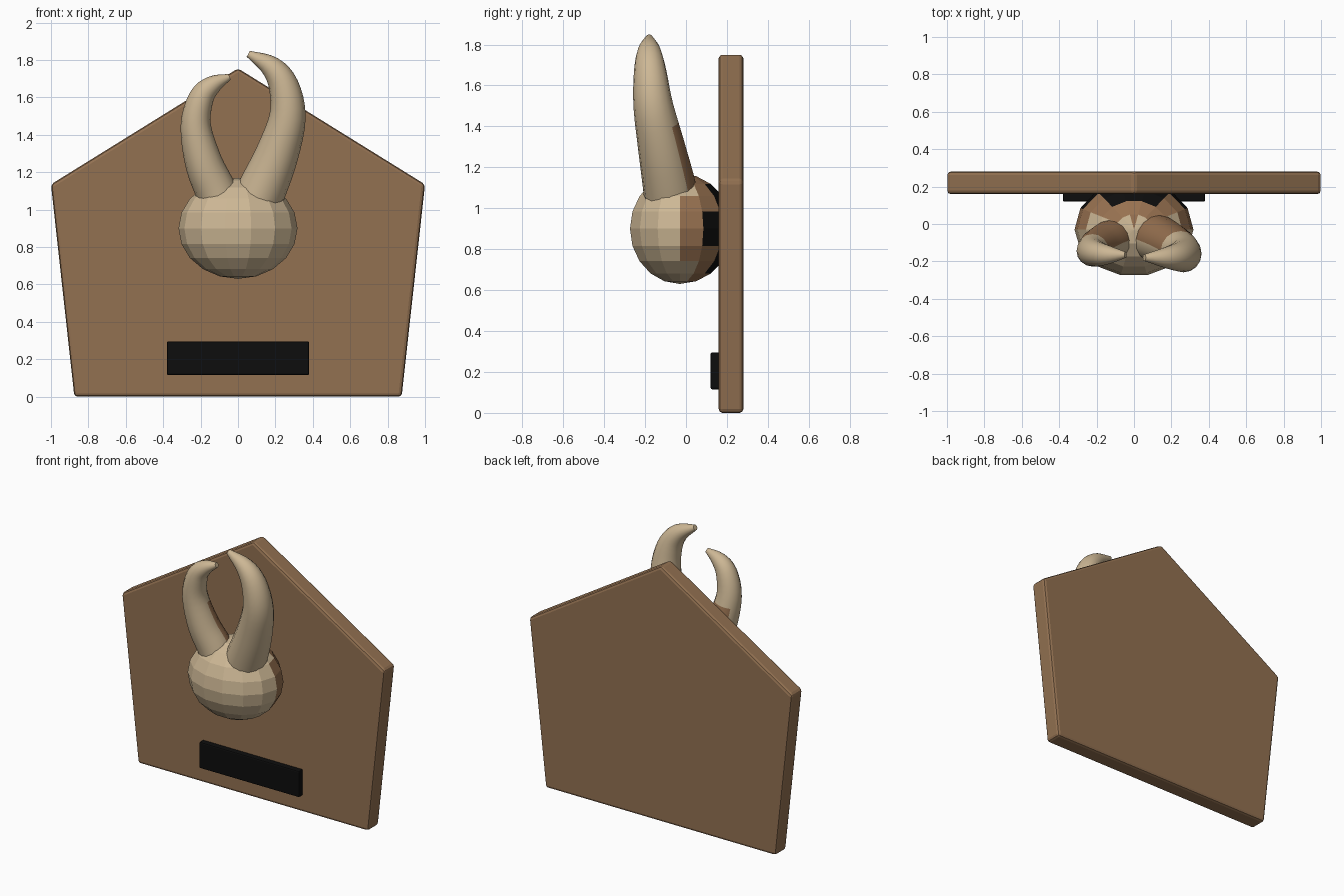
import bpy, bmesh, math
from mathutils import Vector

if "Cube" in bpy.data.objects:
    bpy.data.objects.remove(bpy.data.objects["Cube"], do_unlink=True)


def material(name, rgb):
    m = bpy.data.materials.new(name)
    m.use_nodes = True
    m.diffuse_color = (*rgb, 1)
    m.node_tree.nodes["Principled BSDF"].inputs["Base Color"].default_value = (*rgb, 1)
    return m


wood = material("wood brown", (0.29, 0.165, 0.083))
bone = material("bone cream", (0.61, 0.475, 0.30))
fur = material("fur brown", (0.31, 0.165, 0.08))
black = material("black", (0.004, 0.004, 0.004))


def make_object(name, bm, mats, smooth_angle=None):
    bmesh.ops.recalc_face_normals(bm, faces=bm.faces)
    mesh = bpy.data.meshes.new(name)
    bm.to_mesh(mesh)
    bm.free()
    for m in mats:
        mesh.materials.append(m)
    obj = bpy.data.objects.new(name, mesh)
    bpy.context.collection.objects.link(obj)
    if smooth_angle:
        bpy.ops.object.select_all(action='DESELECT')
        obj.select_set(True)
        bpy.context.view_layer.objects.active = obj
        bpy.ops.object.shade_smooth_by_angle(angle=math.radians(smooth_angle))
    return obj


def slab(name, outline, y_front, y_back, mat, bevel):
    """Extrude an x-z outline along y and round its edges."""
    bm = bmesh.new()
    face = bm.faces.new([bm.verts.new((x, y_front, z)) for x, z in outline])
    new = bmesh.ops.extrude_face_region(bm, geom=[face])["geom"]
    for v in new:
        if isinstance(v, bmesh.types.BMVert):
            v.co.y = y_back
    obj = make_object(name, bm, [mat])
    mod = obj.modifiers.new("rounded edges", 'BEVEL')
    mod.width = bevel
    mod.segments = 2
    return obj


# Backing board and name plate
slab("backing_board", [(-0.875, 0), (0.875, 0), (1, 1.135), (0, 1.755), (-1, 1.135)],
     0.16, 0.28, wood, 0.018)
slab("front_plate", [(-0.38, 0.115), (0.38, 0.115), (0.38, 0.295), (-0.38, 0.295)],
     0.12, 0.165, black, 0.008)

# Faceted head, coloured in bands from front to back
bm = bmesh.new()
bmesh.ops.create_uvsphere(bm, u_segments=14, v_segments=10, radius=1)
for v in bm.verts:
    turned = Vector((v.co.y, -v.co.x, v.co.z))
    back = 1.06 if turned.y > 0 else 1
    v.co = (turned.x * 0.318, turned.y * 0.25 * back - 0.03, turned.z * 0.27 + 0.9)
for f in bm.faces:
    y = f.calc_center_median().y
    f.material_index = 2 if y > 0.125 else 1 if y > 0.02 else 0
make_object("head", bm, [bone, fur, black])


def spline(points, steps):
    """Catmull-Rom samples through the stations."""
    p = [2 * points[0] - points[1], *points, 2 * points[-1] - points[-2]]
    out = []
    for i in range(1, len(p) - 2):
        a, b, c, d = p[i - 1:i + 3]
        for s in range(steps):
            t = s / steps
            out.append(0.5 * (2 * b + (c - a) * t + (2 * a - 5 * b + 4 * c - d) * t * t
                              + (3 * b - a - 3 * c + d) * t ** 3))
    return out + [points[-1]]


def horn(name, stations, side):
    """Sweep a tapering ring through (x, y, z, radius) stations."""
    path = spline([Vector(s) for s in stations], 4)
    bm = bmesh.new()
    rings, count = [], 16
    for i, p in enumerate(path):
        tangent = (path[min(i + 1, len(path) - 1)] - path[max(i - 1, 0)]).to_3d().normalized()
        across = Vector((0, 1, 0)).cross(tangent).normalized()
        depth = tangent.cross(across)
        angles = [math.tau * k / count for k in range(count)]
        rings.append([bm.verts.new(p.to_3d() + p.w * (across * math.cos(a) + depth * math.sin(a)))
                      for a in angles])
    for low, high in zip(rings, rings[1:]):
        for k in range(count):
            n = (k + 1) % count
            bm.faces.new((low[k], low[n], high[n], high[k]))
    bm.faces.new(rings[0])
    bm.faces.new(rings[-1])
    bmesh.ops.recalc_face_normals(bm, faces=bm.faces)
    # Fur creeps up the inner rear of the base
    for f in bm.faces:
        f.normal_update()
        c = f.calc_center_median()
        rear = f.normal.y - 0.45 * side * f.normal.x
        f.material_index = 1 if rear > 0.3 and c.z < 1.42 else 0
    return make_object(name, bm, [bone, fur], 50)


horn("left_horn", [(0.07, -0.065, 0.98, 0.13), (0.125, -0.08, 1.1, 0.13),
                   (0.21, -0.12, 1.3, 0.115), (0.265, -0.16, 1.5, 0.097),
                   (0.243, -0.175, 1.665, 0.08), (0.175, -0.18, 1.765, 0.058),
                   (0.055, -0.18, 1.833, 0.018)], 1)
horn("right_horn", [(-0.07, -0.075, 0.98, 0.11), (-0.118, -0.085, 1.1, 0.11),
                    (-0.183, -0.115, 1.25, 0.1), (-0.226, -0.145, 1.45, 0.081),
                    (-0.195, -0.16, 1.6, 0.067), (-0.13, -0.165, 1.67, 0.048),
                    (-0.045, -0.165, 1.71, 0.016)], -1)
